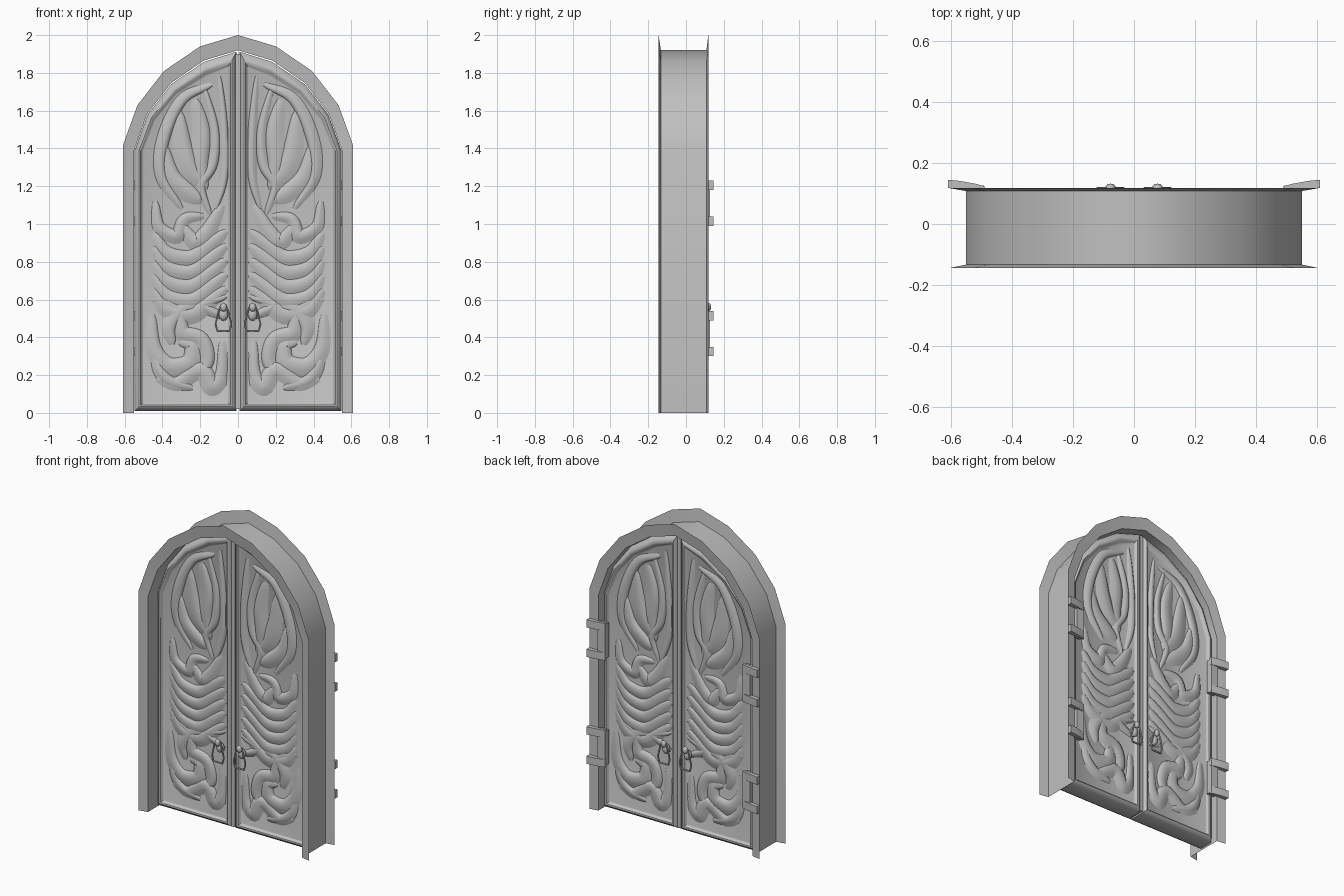
import bpy, bmesh, math
from mathutils import Vector

cube = bpy.data.objects.get("Cube")
if cube:
    bpy.data.objects.remove(cube)

stone = bpy.data.materials.new("plain grey")
stone.use_nodes = True
GREY = (0.53, 0.53, 0.53, 1)
stone.diffuse_color = GREY
stone.node_tree.nodes["Principled BSDF"].inputs["Base Color"].default_value = GREY


def finish(bm, name, mirror=False, angle=35, solid=True):
    """Turn a bmesh into a named, shaded object."""
    if solid:
        bmesh.ops.recalc_face_normals(bm, faces=bm.faces)
    mesh = bpy.data.meshes.new(name)
    bm.to_mesh(mesh)
    bm.free()
    obj = bpy.data.objects.new(name, mesh)
    bpy.context.collection.objects.link(obj)
    mesh.materials.append(stone)
    bpy.ops.object.select_all(action='DESELECT')
    obj.select_set(True)
    bpy.context.view_layer.objects.active = obj
    bpy.ops.object.shade_smooth_by_angle(angle=math.radians(angle))
    if mirror:
        obj.modifiers.new("Mirror", 'MIRROR')
    return obj


def loft(bm, rings, closed, caps=False):
    """Skin a list of equally long point rings."""
    rows = [[bm.verts.new(p) for p in ring] for ring in rings]
    n = len(rows[0])
    for a, b in zip(rows, rows[1:]):
        for i in range(n if closed else n - 1):
            j = (i + 1) % n
            bm.faces.new((a[i], a[j], b[j], b[i]))
    if caps:
        bm.faces.new(rows[0])
        bm.faces.new(rows[-1])


def box(bm, x, y, z):
    low, high = [[(x[0], y[0], h), (x[1], y[0], h), (x[1], y[1], h), (x[0], y[1], h)]
                 for h in z]
    loft(bm, [low, high], True, caps=True)


def arch(width, spring, top):
    """Right half of the arch, from springing to crown."""
    shape = [(1, 0), (.876, .36), (.645, .672), (.33, .897), (0, 1)]
    return [(x * width, spring + z * (top - spring)) for x, z in shape]


def full_arch(width, spring, top, y):
    half = [(width, 0)] + arch(width, spring, top)
    whole = half + [(-x, z) for x, z in half[-2::-1]]
    return [(x, y, z) for x, z in whole]


# Frame: thin sleeve with a flared flange at each end
INNER, OUTER = (.55, 1.39, 1.92), (.608, 1.42, 2.0)
FRONT, BACK = -.133, .108
bm = bmesh.new()
loft(bm, [full_arch(*INNER, FRONT), full_arch(*INNER, BACK)], False)
finish(bm, "frame_sleeve")
for name, y, lip in (("front_flange", FRONT, -.145), ("back_flange", BACK, .118)):
    bm = bmesh.new()
    loft(bm, [full_arch(*INNER, y), full_arch(*OUTER, lip)], False)
    finish(bm, name, angle=10)

# Door leaves: rounded border around a sunken panel on both faces
MID, HALF, SUNK = .011, .071, .018


def leaf_ring(inset, y):
    edge = .008 + inset
    curve = arch(.547 - inset, 1.39, 1.912 - inset * 1.8)
    curve[-1] = (edge, curve[-1][1])
    outline = [(edge, .01 + inset), (.547 - inset, .01 + inset)] + curve
    return [(x, y, z) for x, z in outline]


steps = [(.046, SUNK), (.04, .015), (.032, .003), (.024, 0), (.014, .005), (0, .027)]
rings = [leaf_ring(d, MID - HALF + h) for d, h in steps]
rings += [leaf_ring(d, MID + HALF - h) for d, h in reversed(steps)]
bm = bmesh.new()
loft(bm, rings, True, caps=True)
finish(bm, "door_leaf", mirror=True)

# Meeting bar closing the joint between the leaves
bm = bmesh.new()
box(bm, (-.012, .012), (MID - HALF + .012, MID + HALF - .012), (.02, 1.9))
finish(bm, "meeting_bar")


# Carving: asymmetrical tapered ridges swept over the panel
def smooth_path(points, per=7):
    pts = [Vector(p) for p in points]
    pts = [2 * pts[0] - pts[1]] + pts + [2 * pts[-1] - pts[-2]]
    path = []
    for a, b, c, d in zip(pts, pts[1:], pts[2:], pts[3:]):
        for k in range(per):
            t = k / per
            path.append(.5 * (2 * b + (c - a) * t + (2 * a - 5 * b + 4 * c - d) * t * t
                              + (3 * b - a - 3 * c + d) * t ** 3))
    return path + [pts[-2]]


SECTION = [(-1, -.3), (-.85, .5), (-.4, 1), (.2, .75), (1, -.3)]


def ridge(bm, points, width, height=.018):
    path = smooth_path(points)
    last = len(path) - 1
    for side in (-1, 1):
        rows = []
        for i, p in enumerate(path):
            run = (path[min(i + 1, last)] - path[max(i - 1, 0)]).normalized()
            across = Vector((-run.y, run.x))
            size = .3 + .7 * math.sin(math.pi * i / last) ** .6
            row = []
            for u, h in SECTION:
                q = p + across * u * width * size
                y = MID + side * (HALF - SUNK + h * height * size)
                row.append((min(max(q.x, .052), .5), y, q.y))
            rows.append(row)
        loft(bm, rows, False)


wing = [
    ([(.1, 1.78), (.08, 1.5), (.08, 1.25), (.12, 1.08)], .03),
    ([(.18, 1.72), (.13, 1.5), (.14, 1.32), (.2, 1.2), (.15, 1.05)], .035),
    ([(.14, 1.74), (.3, 1.66), (.4, 1.45), (.41, 1.25), (.3, 1.08)], .04),
    ([(.23, 1.66), (.2, 1.48), (.21, 1.32), (.18, 1.18)], .06),
    ([(.32, 1.6), (.3, 1.4), (.26, 1.28), (.18, 1.2)], .065),
    ([(.4, 1.42), (.36, 1.25), (.27, 1.16), (.19, 1.12)], .06),
    ([(.44, 1.12), (.42, .98), (.32, .93), (.28, 1.02), (.18, 1.04)], .045),
    ([(.31, 1.0), (.23, .9), (.16, .95), (.08, 1.1)], .055),
]
scroll = [
    ([(.46, .52), (.45, .34), (.37, .24), (.25, .26), (.24, .36), (.31, .38)], .06),
    ([(.45, .6), (.33, .54), (.3, .42), (.2, .38), (.17, .27), (.24, .2)], .055),
    ([(.43, .18), (.32, .15), (.2, .22), (.14, .13), (.08, .2), (.08, .38)], .055),
    ([(.45, .32), (.42, .22), (.36, .16), (.24, .13)], .04),
    ([(.06, .62), (.2, .57), (.06, .5)], .035),
    ([(.2, .57), (.3, .56), (.37, .46), (.35, .36)], .05),
]
bm = bmesh.new()
for points, width in wing + scroll:
    ridge(bm, points, width)
feather = [(.45, .95), (.38, .84), (.25, .81), (.15, .88), (.06, .96)]
for row in range(5):
    drop = row * .075
    ridge(bm, [(x, z - drop) for x, z in feather], .055)
finish(bm, "carved_relief", mirror=True, angle=50, solid=False)


# Handles: rose, knob and hanging bail on both faces
def tube(bm, points, radius, sides=8):
    n = len(points)
    centre = sum((Vector(p) for p in points), Vector()) / n
    rows = []
    for p in points + points[:1]:
        p = Vector(p)
        out = (p - centre).normalized()
        rows.append([p + radius * (out * math.cos(a) + Vector((0, math.sin(a), 0)))
                     for a in (math.tau * k / sides for k in range(sides))])
    loft(bm, rows, True)


bm = bmesh.new()
bail = [(.014, .57), (.028, .53), (.042, .47), (.032, .433)]
bail += [(-x, z) for x, z in reversed(bail)]
for side in (-1, 1):
    face = MID + side * HALF
    tube(bm, [(.077 + x, face + side * .034, z) for x, z in bail], .006)
    for z, radius, reach, depth in ((.56, .018, .036, .8), (.52, .025, .01, .9)):
        made = bmesh.ops.create_uvsphere(bm, u_segments=12, v_segments=8, radius=radius)
        for v in made["verts"]:
            v.co = (.077 + v.co.x, face + side * reach + v.co.y * depth, z + v.co.z * 1.3)
finish(bm, "door_handles", mirror=True)

# Hinges: paired tapered straps joined by an upright plate
strap = [(.49, .112), (.61, .118), (.61, .145), (.57, .141), (.52, .132), (.49, .124)]
bm = bmesh.new()
for base in (.3, .99):
    for z in (base, base + .19):
        loft(bm, [[(x, y, h) for x, y in strap] for h in (z, z + .05)], True, caps=True)
    box(bm, (.492, .545), (.085, .126), (base + .01, base + .23))
finish(bm, "hinges", mirror=True, angle=20)
